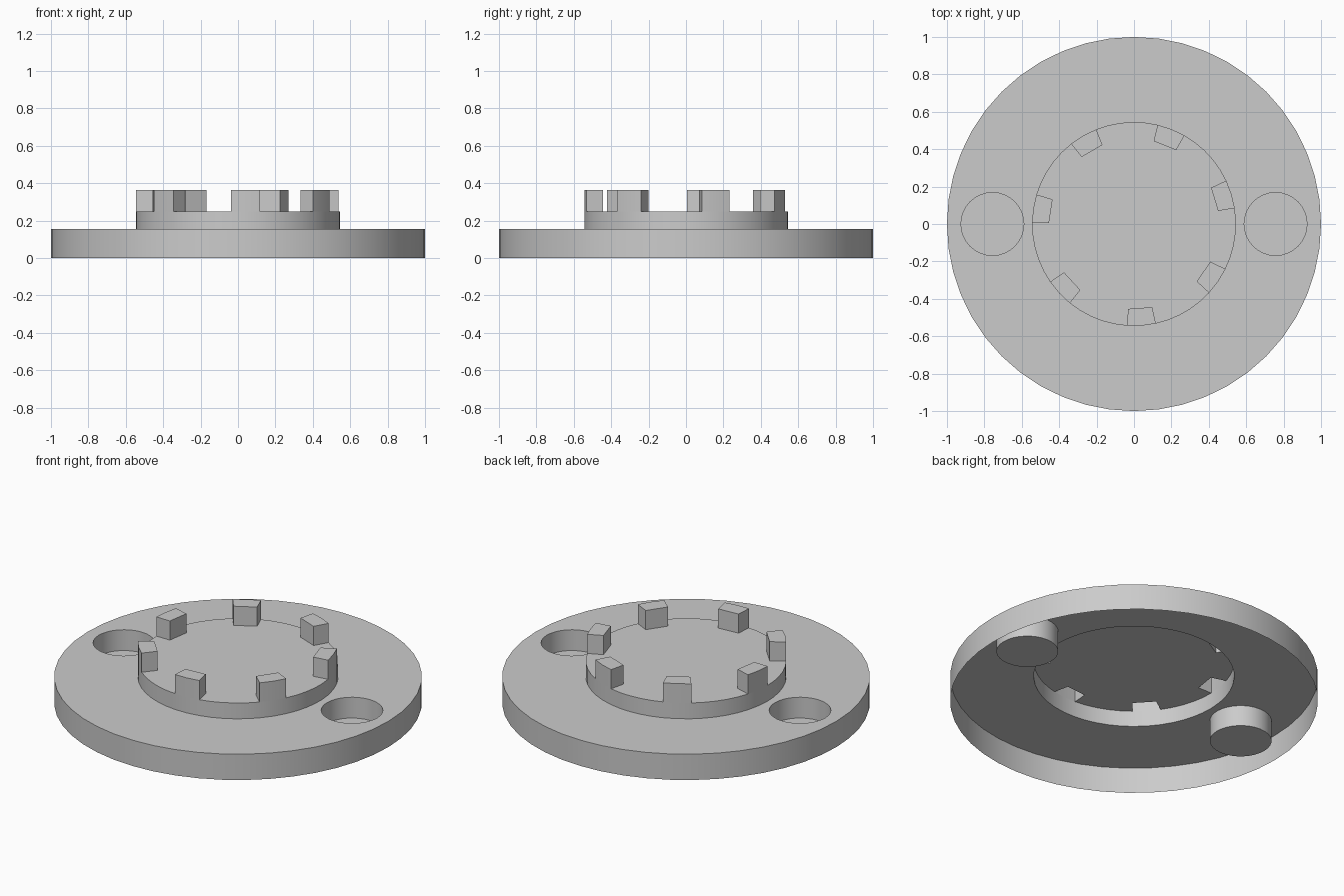
import bpy, bmesh
from math import cos, sin, radians, pi

if "Cube" in bpy.data.objects:
    bpy.data.objects.remove(bpy.data.objects["Cube"])

DECK_Z, BOSS_Z, LUG_Z, CUP_Z = 0.155, 0.25, 0.365, 0.03
BOSS_R, LUG_R, CUP_R, CUP_X = 0.545, 0.455, 0.168, 0.757
LUGS, LUG_START, LUG_SPAN = 7, 8.9, 16.3
LUG_STEPS, GAP_STEPS = 2, 5
PITCH = 360 / LUGS

grey = bpy.data.materials.new("plain grey")
grey.use_nodes = True
grey.diffuse_color = (0.6, 0.6, 0.6, 1)
grey.node_tree.nodes["Principled BSDF"].inputs["Base Color"].default_value = (0.6, 0.6, 0.6, 1)


def finish(bm, name):
    mesh = bpy.data.meshes.new(name)
    bm.to_mesh(mesh)
    bm.free()
    mesh.materials.append(grey)
    obj = bpy.data.objects.new(name, mesh)
    bpy.context.collection.objects.link(obj)
    bpy.ops.object.select_all(action='DESELECT')
    obj.select_set(True)
    bpy.context.view_layer.objects.active = obj
    bpy.ops.object.shade_smooth_by_angle(angle=radians(30))
    return obj


def polar(r, degrees):
    return r * cos(radians(degrees)), r * sin(radians(degrees))


def circle(r, n, cx=0):
    return [(cx + r * cos(2 * pi * i / n), r * sin(2 * pi * i / n)) for i in range(n)]


def ring(bm, points, z):
    return [bm.verts.new((x, y, z)) for x, y in points]


def wall(bm, low, high, closed=True):
    """Faces between two matching rings, facing outward for anticlockwise rings."""
    n = len(low)
    for i in range(n if closed else n - 1):
        j = (i + 1) % n
        bm.faces.new((low[i], low[j], high[j], high[i]))


def span(start, size, steps):
    return [start + size * i / steps for i in range(steps + 1)]


# Angles of each lug and of the gap that follows it
starts = [LUG_START + PITCH * k for k in range(LUGS)]
lug_arcs = [span(s, LUG_SPAN, LUG_STEPS) for s in starts]
gap_arcs = [span(s + LUG_SPAN, PITCH - LUG_SPAN, GAP_STEPS) for s in starts]
boss_outline = [polar(BOSS_R, a) for lug, gap in zip(lug_arcs, gap_arcs)
                for a in lug[:-1] + gap[:-1]]

# Base disc: thin open-bottomed shell with openings for the boss and cups
bm = bmesh.new()
outer = ring(bm, circle(1, 48), DECK_Z)
wall(bm, ring(bm, circle(1, 48), 0), outer)
loops = [outer, ring(bm, boss_outline, DECK_Z)]
loops += [ring(bm, circle(CUP_R, 32, side * CUP_X), DECK_Z) for side in (-1, 1)]
edges = []
for loop in loops:
    for a, b in zip(loop, loop[1:] + loop[:1]):
        edges.append(bm.edges.get((a, b)) or bm.edges.new((a, b)))
bmesh.ops.triangle_fill(bm, edges=edges, use_beauty=True, normal=(0, 0, 1))
bm.normal_update()
for face in bm.faces:
    flat = all(abs(v.co.z - DECK_Z) < 1e-5 for v in face.verts)
    if flat and face.normal.z < 0:
        face.normal_flip()
finish(bm, "base_disc")

# Finger cups sunk into the disc
for side, name in ((1, "left_cup"), (-1, "right_cup")):
    bm = bmesh.new()
    points = circle(CUP_R, 32, side * CUP_X)
    floor = ring(bm, points, CUP_Z)
    wall(bm, ring(bm, points, DECK_Z), floor)
    bm.faces.new(floor)
    finish(bm, name)

# Raised boss, its top notched where the hollow lugs open into it
bm = bmesh.new()
rim = ring(bm, boss_outline, BOSS_Z)
wall(bm, ring(bm, boss_outline, DECK_Z), rim)
outline = []
step = LUG_STEPS + GAP_STEPS
for k, lug in enumerate(lug_arcs):
    outline += ring(bm, [polar(LUG_R, lug[0]), polar(LUG_R, lug[-1])], BOSS_Z)
    outline += [rim[(k * step + i) % len(rim)] for i in range(LUG_STEPS, step + 1)]
bm.faces.new(outline)
finish(bm, "boss")

# Hollow lugs around the boss edge
for k, lug in enumerate(lug_arcs):
    bm = bmesh.new()
    points = [polar(BOSS_R, a) for a in lug] + [polar(LUG_R, lug[-1]), polar(LUG_R, lug[0])]
    top = ring(bm, points, LUG_Z)
    wall(bm, ring(bm, points, BOSS_Z), top)
    bm.faces.new(top)
    finish(bm, f"lug_{k + 1}")
